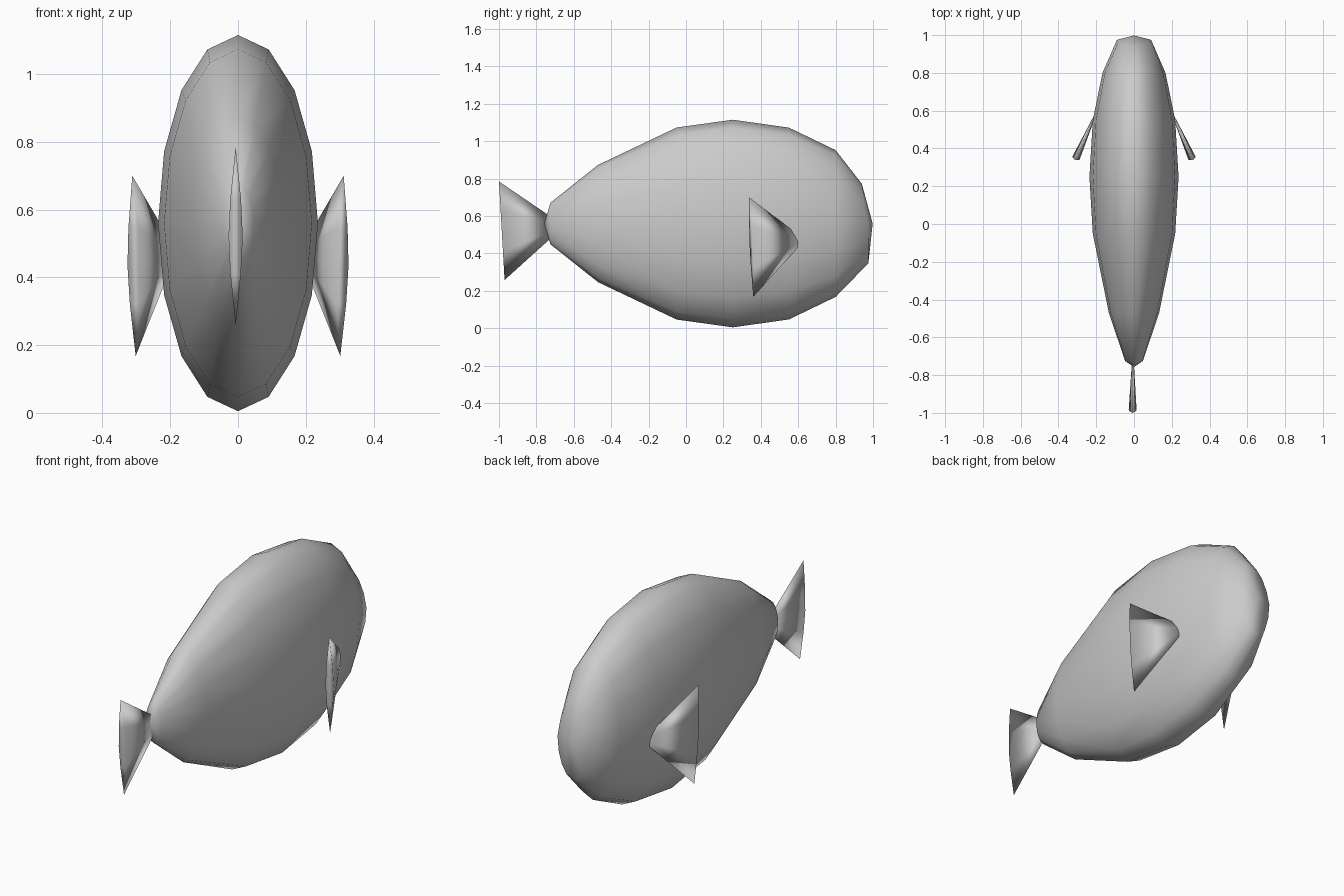
import bpy
import bmesh
from math import sin, cos, tau
from mathutils import Vector

cube = bpy.data.objects.get("Cube")
if cube:
    bpy.data.objects.remove(cube)

grey = bpy.data.materials.new("plain grey")
grey.use_nodes = True
colour = (0.6, 0.6, 0.6, 1)
grey.diffuse_color = colour
grey.node_tree.nodes["Principled BSDF"].inputs["Base Color"].default_value = colour


def finish(name, bm):
    """Turn a bmesh into a smooth grey object."""
    bmesh.ops.recalc_face_normals(bm, faces=bm.faces[:])
    for face in bm.faces:
        face.smooth = True
    mesh = bpy.data.meshes.new(name)
    bm.to_mesh(mesh)
    bm.free()
    mesh.materials.append(grey)
    obj = bpy.data.objects.new(name, mesh)
    bpy.context.collection.objects.link(obj)
    return obj


def fan(bm, ring, tip):
    """Close a ring of vertices with triangles to a tip."""
    for i, v in enumerate(ring):
        bm.faces.new((v, ring[i - 1], tip))


# Body: flattened oval rings along y, closed at the nose and the tail root
SIDES = 16
WIDTH, HEIGHT, MID = 0.236, 0.555, 0.56
stations = [(-0.725, 0.2), (-0.47, 0.565), (-0.05, 0.925), (0.25, 1),
            (0.55, 0.924), (0.8, 0.707), (0.975, 0.383)]
bm = bmesh.new()
rings = []
for y, size in stations:
    ring = []
    for i in range(SIDES):
        a = tau * i / SIDES
        # The forehead slopes back a little at the nose ring
        lean = 0.035 * max(0, cos(a)) if y > 0.9 else 0
        ring.append(bm.verts.new((WIDTH * size * sin(a), y - lean,
                                  MID + HEIGHT * size * cos(a))))
    rings.append(ring)
for near, far in zip(rings, rings[1:]):
    for i in range(SIDES):
        bm.faces.new((near[i - 1], near[i], far[i], far[i - 1]))
fan(bm, rings[0], bm.verts.new((0, -0.757, MID)))
fan(bm, rings[-1], bm.verts.new((0, 0.998, MID)))
finish("body", bm)

# Fin: a thin cone whose base is a pointed spindle
half = [(1, 0), (0.42, 0.75), (0, 1), (-0.42, 0.75)]
spindle = half + [(-h, -w) for h, w in half]


def fin(name, root, top, bottom, thick=0.021):
    root, top, bottom = Vector(root), Vector(top), Vector(bottom)
    middle = (top + bottom) / 2
    up = (top - bottom) / 2
    side = up.cross(middle - root).normalized() * thick
    bm = bmesh.new()
    ring = [bm.verts.new(middle + up * h + side * w) for h, w in spindle]
    fan(bm, ring, bm.verts.new(root))
    bm.faces.new(ring)
    return finish(name, bm)


fin("tail_fin", (-0.006, -0.65, 0.547), (-0.007, -1, 0.785), (-0.007, -0.97, 0.258))
for name, s in (("left_fin", 1), ("right_fin", -1)):
    fin(name, (s * 0.18, 0.635, 0.474), (s * 0.312, 0.338, 0.7), (s * 0.302, 0.36, 0.168))
